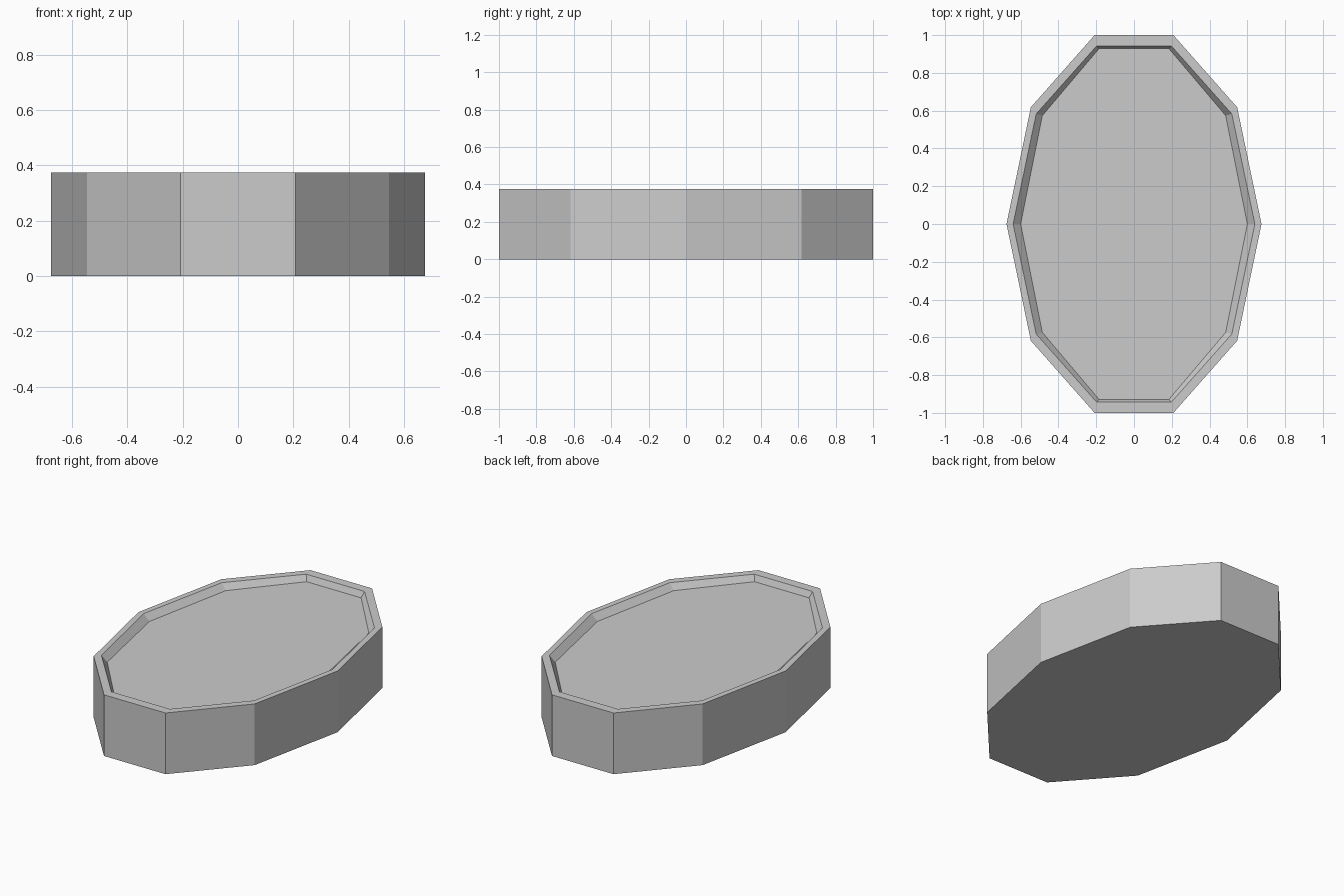
import bpy, bmesh, math

if "Cube" in bpy.data.objects:
    bpy.data.objects.remove(bpy.data.objects["Cube"])

SIDES = 10
HEIGHT = 0.375
FLOOR_Z = HEIGHT - 0.037
RY = 1 / math.sin(math.radians(72))  # puts the flat ends at y = +-1


def ring(bm, rx, ry, z):
    """Ten-sided oval loop of vertices."""
    step = 2 * math.pi / SIDES
    return [bm.verts.new((rx * math.cos(i * step), ry * math.sin(i * step), z))
            for i in range(SIDES)]


bm = bmesh.new()

# bottom edge, outer rim, inner rim, recessed floor edge
rings = [
    ring(bm, 0.675, RY, 0),
    ring(bm, 0.675, RY, HEIGHT),
    ring(bm, 0.64, RY * 0.943, HEIGHT),
    ring(bm, 0.60, RY * 0.928, FLOOR_Z),
]

# walls and rim
for a, b in zip(rings, rings[1:]):
    for i in range(SIDES):
        j = (i + 1) % SIDES
        bm.faces.new((a[i], a[j], b[j], b[i]))

# underside and recessed floor
bm.faces.new(rings[0][::-1])
bm.faces.new(rings[-1])
bmesh.ops.recalc_face_normals(bm, faces=bm.faces[:])

mesh = bpy.data.meshes.new("oval_tray")
bm.to_mesh(mesh)
bm.free()
bpy.context.collection.objects.link(bpy.data.objects.new("oval_tray", mesh))
